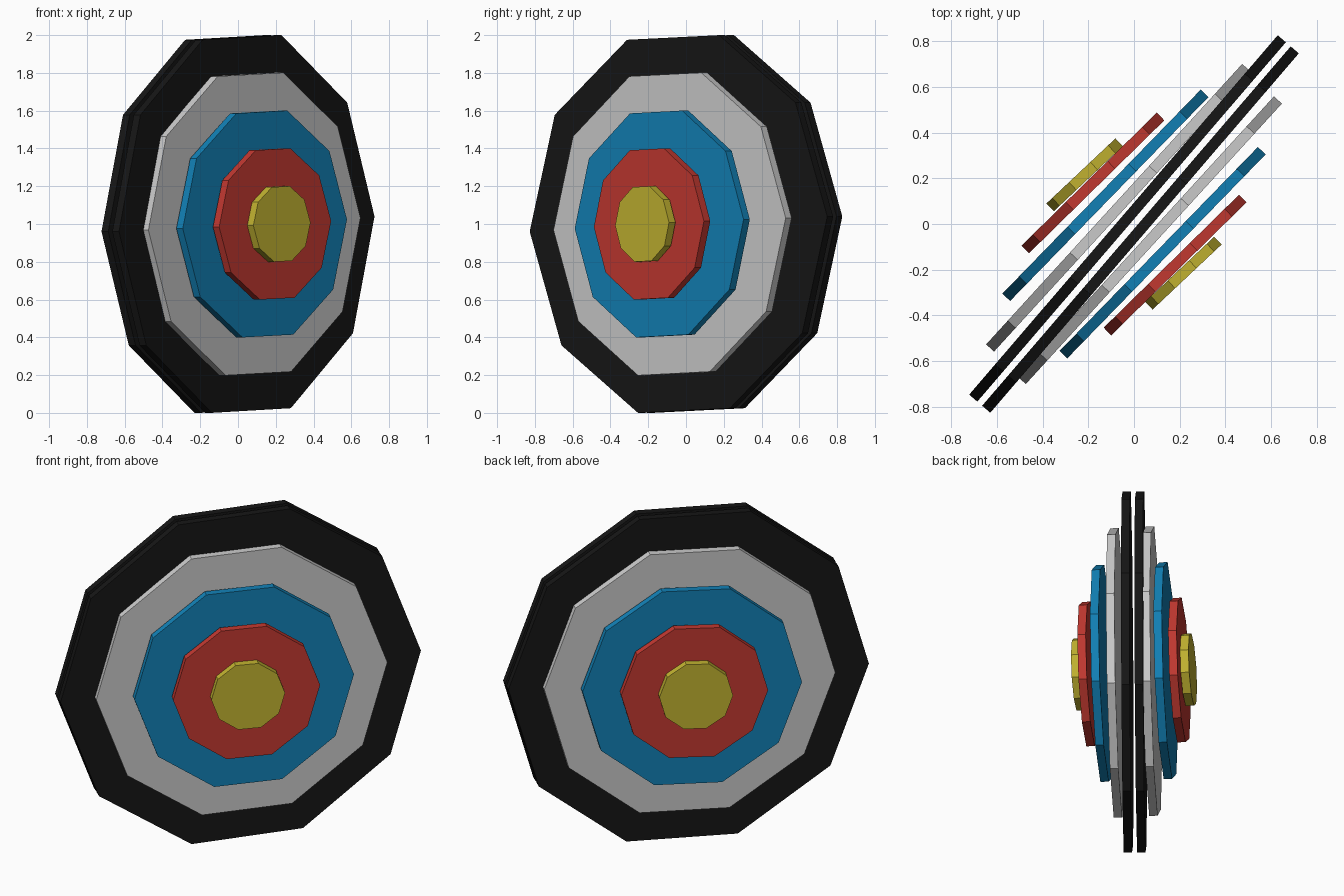
import bpy, math
from mathutils import Matrix, Vector

if "Cube" in bpy.data.objects:
    bpy.data.objects.remove(bpy.data.objects["Cube"])

SIDES = 10
PHASE = math.radians(2.2)
THICK = 0.047

# name, radius, yaw in degrees, distance of the outer face from the middle, colour
RINGS = [
    ("black_disc", 1.039, 49.35, 0.061, (0.008, 0.008, 0.008, 1)),
    ("white_disc", 0.833, 47.6, 0.123, (0.52, 0.52, 0.52, 1)),
    ("blue_disc", 0.624, 45.8, 0.201, (0.006, 0.22, 0.47, 1)),
    ("red_disc", 0.416, 44.5, 0.278, (0.54, 0.04, 0.03, 1)),
    ("gold_disc", 0.208, 43.3, 0.329, (0.54, 0.45, 0.03, 1)),
]


def disc(name, radius, yaw, dist, side, mat):
    """Upright ten-sided plate, side +1 = front right, -1 = back left."""
    a = math.radians(yaw)
    u = Vector((math.cos(a), math.sin(a), 0))
    n = Vector((math.sin(a), -math.cos(a), 0))
    axis = n if radius > 1 else Vector((1, -1, 0)).normalized()
    outer = Vector((0, 0, 1)) + axis * dist * side
    verts = []
    for c in sorted((outer, outer - n * THICK * side), key=lambda p: p.dot(n)):
        for i in range(SIDES):
            t = PHASE + 2 * math.pi * i / SIDES
            verts.append(c + u * radius * math.cos(t) + Vector((0, 0, radius * math.sin(t))))
    faces = [tuple(reversed(range(SIDES))), tuple(range(SIDES, 2 * SIDES))]
    for i in range(SIDES):
        j = (i + 1) % SIDES
        faces.append((i, j, j + SIDES, i + SIDES))
    mesh = bpy.data.meshes.new(name)
    mesh.from_pydata(verts, [], faces)
    mesh.materials.append(mat)
    obj = bpy.data.objects.new(name, mesh)
    bpy.context.collection.objects.link(obj)


# two stepped target faces, back to back
for name, radius, yaw, dist, colour in RINGS:
    mat = bpy.data.materials.new(name + "_paint")
    mat.diffuse_color = colour
    mat.use_nodes = True
    mat.node_tree.nodes["Principled BSDF"].inputs["Base Color"].default_value = mat.diffuse_color
    for side, label in ((1, "front_"), (-1, "back_")):
        disc(label + name, radius, yaw, dist, side, mat)
